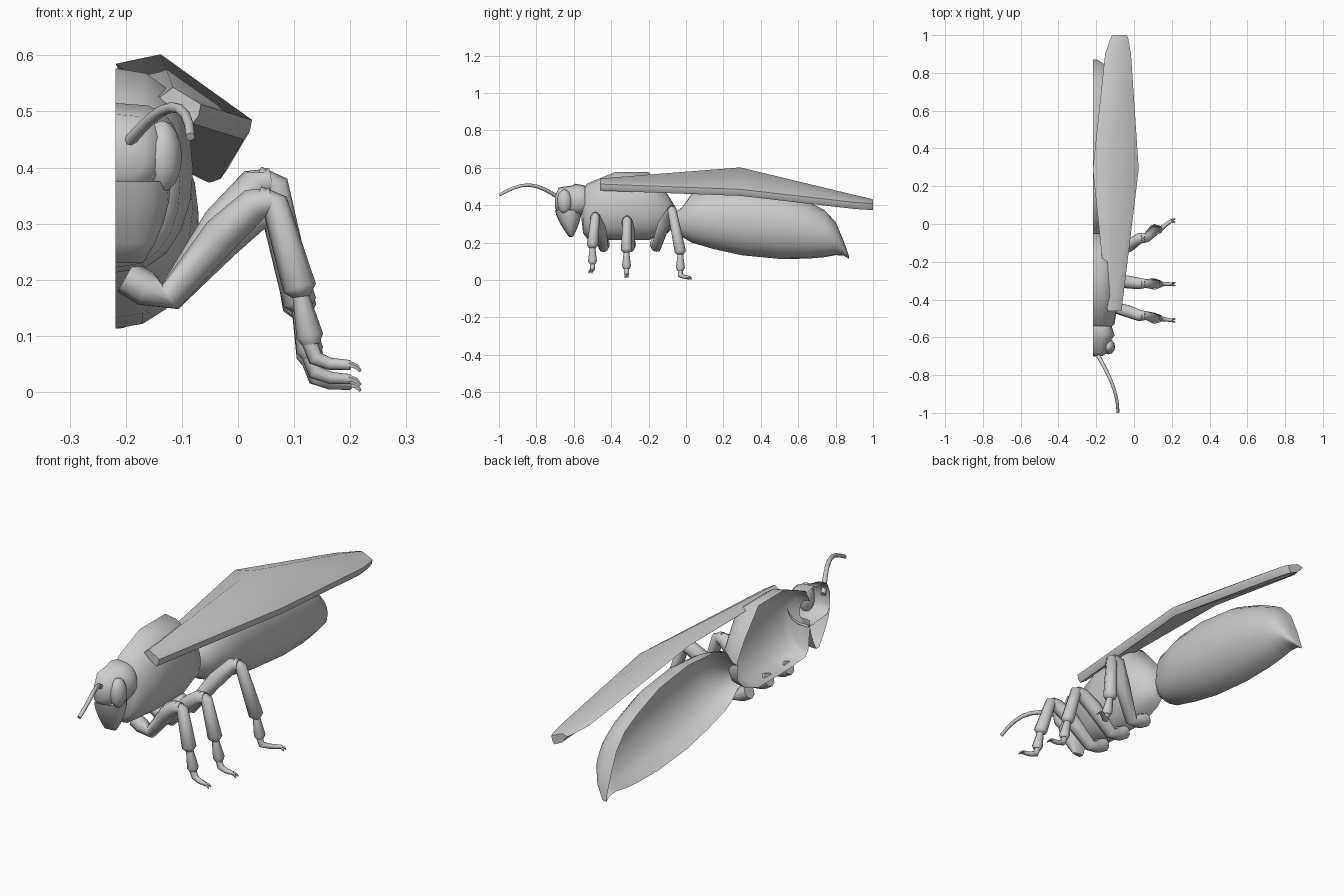
import bpy, bmesh, math
from mathutils import Vector

cube = bpy.data.objects.get("Cube")
if cube:
    bpy.data.objects.remove(cube)

grey = bpy.data.materials.new("plain_grey")
grey.use_nodes = True
grey.diffuse_color = (.6, .6, .6, 1)
shader = grey.node_tree.nodes["Principled BSDF"]
shader.inputs["Base Color"].default_value = grey.diffuse_color

CUT_PLANE = -.218  # the body is an open half
parts = []


def loft(name, rings, closed=True):
    """Skin equal-length point rings; cap the far end, and the near end of closed forms."""
    bm = bmesh.new()
    rows = [[bm.verts.new(point) for point in ring] for ring in rings]
    count = len(rows[0])
    for near, far in zip(rows, rows[1:]):
        for i in range(count if closed else count - 1):
            j = (i + 1) % count
            bm.faces.new((near[i], near[j], far[j], far[i]))
    if closed:
        bm.faces.new(rows[0])
    bm.faces.new(rows[-1])
    bmesh.ops.recalc_face_normals(bm, faces=bm.faces)
    mesh = bpy.data.meshes.new(name)
    bm.to_mesh(mesh)
    bm.free()
    mesh.materials.append(grey)
    obj = bpy.data.objects.new(name, mesh)
    bpy.context.collection.objects.link(obj)
    parts.append(obj)


def half_circle(steps=10):
    """Sine and cosine pairs from the top round to the bottom."""
    angles = [math.pi * i / steps for i in range(steps + 1)]
    return [(abs(math.sin(angle)), math.cos(angle)) for angle in angles]


def half_shell(name, stations, power):
    """Half body from (y, bottom, top, half width) stations."""
    rings = []
    for y, low, high, width in stations:
        middle, radius = (low + high) / 2, (high - low) / 2
        rings.append([(CUT_PLANE + width * across ** power, y, middle + radius * up)
                      for across, up in half_circle()])
    loft(name, rings, closed=False)


def tube(name, points, radii, sides=8):
    """Round limb along a path, with one radius for each point."""
    points = [Vector(point) for point in points]
    rings = []
    for i, (centre, radius) in enumerate(zip(points, radii)):
        before = points[max(i - 1, 0)]
        after = points[min(i + 1, len(points) - 1)]
        along = (after - before).normalized()
        side = along.cross(Vector((0, 1, .01))).normalized()
        up = along.cross(side)
        turns = [math.tau * k / sides for k in range(sides)]
        rings.append([centre + radius * (math.cos(turn) * side + math.sin(turn) * up)
                      for turn in turns])
    loft(name, rings)


def mix(start, end, t):
    return start + (end - start) * t


# Abdomen: swollen, blunt in front, with a drooping pointed tip
half_shell("abdomen", [
    (-.06, .27, .36, .04), (-.02, .23, .39, .08), (.03, .2, .46, .115),
    (.15, .165, .49, .138), (.3, .132, .5, .148), (.5, .113, .475, .148),
    (.65, .114, .42, .136), (.74, .122, .375, .12), (.8, .133, .31, .1),
    (.845, .13, .205, .063), (.872, .113, .125, .02)], power=.95)

# Thorax: blocky dome with a short neck
half_shell("thorax", [
    (-.56, .34, .46, .05), (-.55, .25, .48, .09), (-.53, .222, .515, .115),
    (-.38, .213, .577, .138), (-.2, .213, .577, .138), (-.1, .25, .46, .105),
    (-.05, .3, .38, .04)], power=.8)

# Head: rear collar and face
half_shell("head", [
    (-.54, .35, .505, .1), (-.59, .345, .515, .115), (-.61, .35, .505, .1),
    (-.68, .355, .495, .08), (-.7, .385, .45, .05)], power=.6)

# Jaw: tapers downward to a wide edge
jaw = []
for step in range(5):
    t = step / 4
    width, depth = .098 * (1 - .5 * t ** 2), .072 * (1 - .85 * t ** 1.5)
    jaw.append([(CUT_PLANE + width * across ** .7, mix(-.63, -.615, t) + depth * along,
                 mix(.375, .23, t)) for across, along in half_circle()])
loft("jaw", jaw, closed=False)

# Eye: upright oval
bpy.ops.mesh.primitive_uv_sphere_add(segments=12, ring_count=8, location=(-.135, -.65, .42))
eye = bpy.context.object
eye.name = "eye"
eye.scale = (.035, .04, .064)
eye.data.materials.append(grey)
parts.append(eye)

# Antenna: arched forward and outward
arc = [i / 8 for i in range(9)]
tube("antenna",
     [(-.2 + .115 * math.sin(t * math.pi / 2), mix(-.68, -.997, t),
       .44 + .015 * t + .06 * math.sin(math.pi * t)) for t in arc],
     [mix(.011, .008, t) for t in arc])

# Folded wing: y, inner edge x and z, outer edge x and z, crown height
wing = []
for y, inner_x, inner_z, outer_x, outer_z, crown in (
        (-.46, -.14, .525, -.066, .513, .022),
        (.29, CUT_PLANE, .585, .025, .485, .05),
        (.9, -.153, .445, -.016, .415, .02),
        (.98, -.125, .428, -.03, .41, .015),
        (1, -.115, .425, -.037, .408, .012)):
    ridge_x = mix(inner_x, outer_x, .33)
    ridge_z = mix(inner_z, outer_z, .33) + crown
    wing.append([(inner_x, y, inner_z), (ridge_x, y, ridge_z), (outer_x, y, outer_z),
                 (outer_x - .004, y, outer_z - .02), (outer_x - .015, y, outer_z - .035),
                 (ridge_x, y, ridge_z - .04)])
loft("wing", wing)

# Legs: y of root, knee, ankle and toe, then knee height and drop of the foot
for name, root, knee, ankle, toe, top, drop in (
        ("front", -.44, -.485, -.5, -.51, .35, 0),
        ("middle", -.3, -.315, -.318, -.318, .33, -.025),
        ("hind", -.16, -.075, -.03, .018, .385, -.035)):
    tube(name + "_thigh",
         [(-.2, root, .205), (-.165, root, .185), (-.12, root, .17),
          (-.03, mix(root, knee, .5), mix(.175, top, .6)),
          (.03, knee, top - .015), (.06, knee, top - .01)],
         [.03, .032, .026, .034, .03, .024])
    heel = .17 + drop
    tube(name + "_shin",
         [(.035, knee, top), (.065, knee, top - .012),
          (.11, ankle, heel + .015), (.112, ankle, heel)],
         [.018, .024, .03, .016])
    tube(name + "_ankle",
         [(.11, ankle, heel + .01), (.128, ankle, heel - .07), (.13, ankle, heel - .085)],
         [.014, .024, .016])
    sole = .05 + drop
    tube(name + "_foot",
         [(.125, ankle, sole + .045), (.138, ankle, sole + .01),
          (.165, mix(ankle, toe, .5), sole), (.2, toe, sole - .002)],
         [.014, .014, .011, .009])
    for side in (-1, 1):
        tube(name + "_claw",
             [(.198, toe + side * .004, sole), (.211, toe + side * .007, sole - .005),
              (.218, toe + side * .008, sole - .013)],
             [.006, .005, .003], sides=5)

# Smooth shading with sharp creases kept
bpy.ops.object.select_all(action='DESELECT')
for obj in parts:
    obj.select_set(True)
bpy.context.view_layer.objects.active = parts[0]
bpy.ops.object.shade_smooth_by_angle(angle=math.radians(60))
